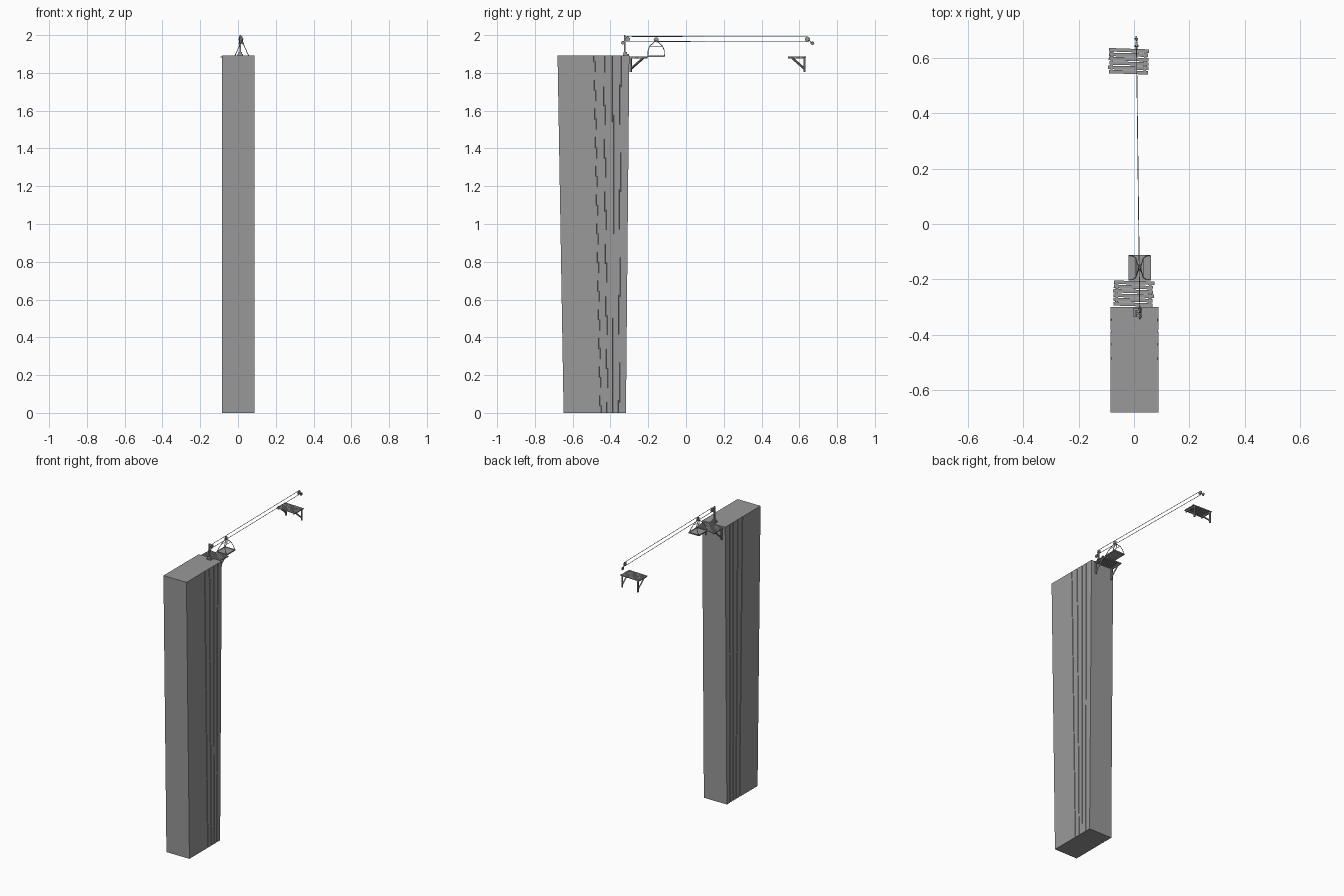
import bpy, bmesh, math, random
from mathutils import Vector, Matrix

if "Cube" in bpy.data.objects:
    bpy.data.objects.remove(bpy.data.objects["Cube"])

random.seed(4)
stone = bpy.data.materials.new("plain_grey")
stone.diffuse_color = (0.32, 0.32, 0.32, 1)
stone.use_nodes = True
stone.node_tree.nodes["Principled BSDF"].inputs["Base Color"].default_value = stone.diffuse_color


def finish(bm, name, smooth=False):
    bmesh.ops.recalc_face_normals(bm, faces=bm.faces)
    mesh = bpy.data.meshes.new(name)
    bm.to_mesh(mesh)
    bm.free()
    mesh.materials.append(stone)
    ob = bpy.data.objects.new(name, mesh)
    bpy.context.collection.objects.link(ob)
    return ob


def add_box(bm, centre, size, turn=0.0):
    m = Matrix.Translation(centre) @ Matrix.Rotation(turn, 4, 'Z') @ Matrix.Diagonal((*size, 1))
    bmesh.ops.create_cube(bm, size=1, matrix=m)


def add_rod(bm, a, b, radius, sides=6):
    a, b = Vector(a), Vector(b)
    d = b - a
    m = Matrix.Translation((a + b) / 2) @ d.to_track_quat('Z', 'Y').to_matrix().to_4x4()
    bmesh.ops.create_cone(bm, cap_ends=True, segments=sides, radius1=radius, radius2=radius,
                          depth=d.length, matrix=m)


def add_wheel(bm, x, y, z, r, w=0.005):
    # Two rims with a slimmer grooved core and an axle
    for side in (-1, 1):
        add_rod(bm, (x + side * w * 0.3, y, z), (x + side * w * 0.6, y, z), r, 16)
    add_rod(bm, (x - w * 0.4, y, z), (x + w * 0.4, y, z), r * 0.8, 16)
    add_rod(bm, (x - w * 1.4, y, z), (x + w * 1.4, y, z), r * 0.25, 8)


# Tapered pillar with narrow vertical grooves on both sides
def pillar_outline(front, back, grooves, z):
    right = [(0.088, front)]
    for y in grooves:
        right += [(0.088, y - 0.004), (0.085, y - 0.003), (0.085, y + 0.003), (0.088, y + 0.004)]
    right.append((0.088, back))
    left = [(-x + 0.003, y) for x, y in reversed(right)]
    return [(x, y, z) for x, y in right + left]


bm = bmesh.new()
low = [bm.verts.new(p) for p in pillar_outline(-0.648, -0.318, (-0.452, -0.416, -0.384, -0.355), 0)]
high = [bm.verts.new(p) for p in pillar_outline(-0.68, -0.30, (-0.485, -0.434, -0.387, -0.346), 1.893)]
n = len(low)
for i in range(n):
    j = (i + 1) % n
    bm.faces.new((low[i], low[j], high[j], high[i]))
bm.faces.new(low[::-1])
bm.faces.new(high)
finish(bm, "pillar")


# Plank landings on wall brackets; wall is the side where the brackets stand
def landing(name, cx, cy, wall, turn):
    planks = bmesh.new()
    count, pitch = 6, 0.0157
    for i in range(count):
        y = (i - (count - 1) / 2) * pitch
        add_box(planks, (random.uniform(-0.002, 0.002), y, 1.885),
                (0.144 + random.uniform(-0.004, 0.004), 0.0125, 0.005),
                random.uniform(-0.012, 0.012))
    brackets = bmesh.new()
    for x in (-0.06, 0.06):
        add_box(brackets, (x, 0, 1.879), (0.008, 0.088, 0.008))
        add_box(brackets, (x, wall * 0.041, 1.844), (0.008, 0.008, 0.078))
        a, b = Vector((x, wall * 0.04, 1.822)), Vector((x, -wall * 0.025, 1.879))
        add_rod(brackets, a, b, 0.005, 4)
    for bm_part, part in ((planks, "planks"), (brackets, "brackets")):
        ob = finish(bm_part, name + "_" + part)
        ob.location = (cx, cy, 0)
        ob.rotation_euler.z = turn


landing("near_landing", -0.002, -0.251, -1, -0.03)
landing("far_landing", -0.02, 0.587, 1, -0.03)

# Winch post with stepped foot and crossarm
bm = bmesh.new()
add_box(bm, (0.012, -0.318, 1.896), (0.03, 0.03, 0.008))
add_box(bm, (0.012, -0.321, 1.905), (0.018, 0.018, 0.012))
add_box(bm, (0.012, -0.323, 1.953), (0.008, 0.008, 0.094))
add_box(bm, (0.017, -0.316, 1.978), (0.016, 0.012, 0.005))
add_box(bm, (0.017, -0.329, 1.960), (0.016, 0.014, 0.004))
finish(bm, "winch_post")

# Pulleys at both ends of the line
bm = bmesh.new()
add_wheel(bm, 0.021, -0.309, 1.979, 0.013)
add_wheel(bm, 0.021, -0.335, 1.959, 0.009)
finish(bm, "near_pulleys")
bm = bmesh.new()
add_wheel(bm, 0.009, 0.643, 1.978, 0.014)
add_wheel(bm, 0.008, 0.669, 1.957, 0.010)
add_rod(bm, (0.012, 0.643, 1.978), (0.011, 0.669, 1.957), 0.002)
finish(bm, "far_pulleys")

# Upper and lower cable runs
bm = bmesh.new()
add_rod(bm, (0.021, -0.322, 1.993), (0.009, 0.643, 1.991), 0.0016)
add_rod(bm, (0.021, -0.335, 1.967), (0.009, 0.643, 1.964), 0.0016)
finish(bm, "cables")

# Hanging tray with low rim
bm = bmesh.new()
cx, cy = 0.02, -0.158
add_box(bm, (cx, cy, 1.887), (0.078, 0.09, 0.004))
for s in (-1, 1):
    add_box(bm, (cx, cy + s * 0.044, 1.89), (0.08, 0.003, 0.006))
    add_box(bm, (cx + s * 0.039, cy, 1.89), (0.003, 0.09, 0.006))
finish(bm, "tray")

# Slings rising from the tray corners to the trolley
bm = bmesh.new()
for sy in (-1, 1):
    for sx in (-1, 1):
        knee = (cx + sx * 0.024, cy + sy * 0.043, 1.918)
        neck = (cx + sx * 0.013, cy + sy * 0.034, 1.942)
        add_rod(bm, (cx + sx * 0.038, cy + sy * 0.044, 1.887), knee, 0.002)
        add_rod(bm, knee, neck, 0.002)
        add_rod(bm, neck, (cx + sx * 0.003, cy, 1.972), 0.002)
for sx in (-1, 1):
    add_rod(bm, (cx + sx * 0.013, cy - 0.034, 1.942), (cx + sx * 0.013, cy + 0.034, 1.942), 0.0016)
finish(bm, "slings")

# Trolley wheel riding on the lower cable
bm = bmesh.new()
add_wheel(bm, cx, cy, 1.975, 0.013)
finish(bm, "trolley_wheel")
